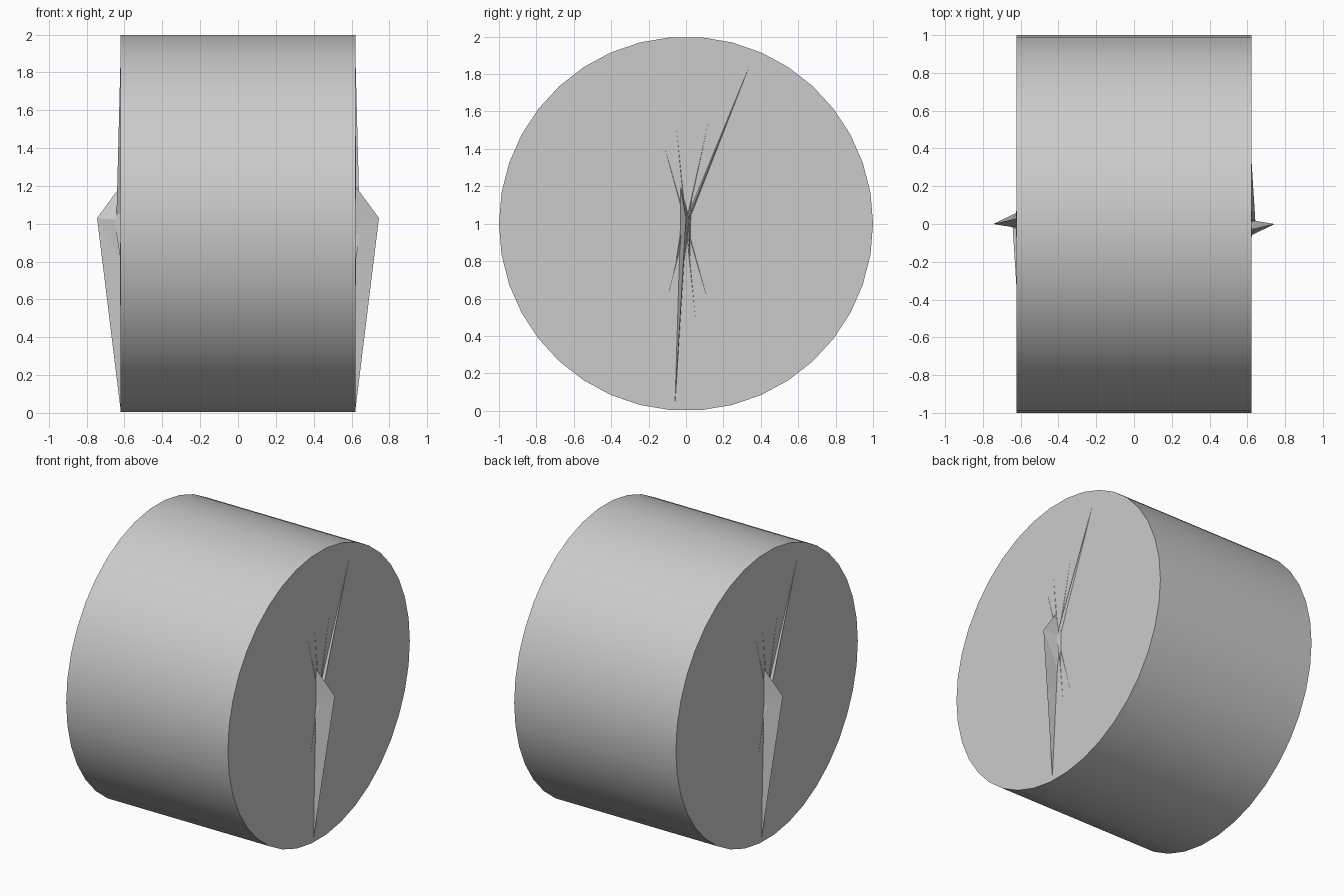
import bpy, bmesh, math
from mathutils import Matrix

cube = bpy.data.objects.get("Cube")
if cube:
    bpy.data.objects.remove(cube, do_unlink=True)

HALF = 0.622
SIDES = 38

grey = bpy.data.materials.new("light_grey")
grey.use_nodes = True
colour = (0.6, 0.6, 0.6, 1)
grey.diffuse_color = colour
grey.node_tree.nodes["Principled BSDF"].inputs["Base Color"].default_value = colour


def add_object(name, bm, smooth=False):
    bmesh.ops.recalc_face_normals(bm, faces=bm.faces)
    mesh = bpy.data.meshes.new(name)
    bm.to_mesh(mesh)
    bm.free()
    mesh.materials.append(grey)
    obj = bpy.data.objects.new(name, mesh)
    bpy.context.collection.objects.link(obj)
    if smooth:
        bpy.ops.object.select_all(action="DESELECT")
        obj.select_set(True)
        bpy.context.view_layer.objects.active = obj
        bpy.ops.object.shade_smooth_by_angle(angle=math.radians(35))
    return obj


def pyramid(bm, base, apex):
    """Closed pyramid standing on an end face; base points are (y, z)."""
    ring = [bm.verts.new((HALF - 0.002, y, z)) for y, z in base]
    tip = bm.verts.new(apex)
    bm.faces.new(ring)
    for a, b in zip(ring, ring[1:] + ring[:1]):
        bm.faces.new((a, b, tip))


def sliver(bm, y, z, width, rise):
    """Thin crease running from near the hub to the point (y, z)."""
    dy, dz = y, z - 1
    length = math.hypot(dy, dz)
    ny, nz = -dz / length * width, dy / length * width
    sy, sz = dy * 0.06, 1 + dz * 0.06
    pyramid(bm, [(sy + ny, sz + nz), (sy - ny, sz - nz), (y, z)],
            (HALF + rise, sy, sz))


# Drum lying along x
bm = bmesh.new()
bmesh.ops.create_cone(bm, cap_ends=True, segments=SIDES, radius1=1, radius2=1,
                      depth=2 * HALF)
bmesh.ops.rotate(bm, verts=bm.verts, matrix=Matrix.Rotation(math.pi / 2, 3, "Y"))
bmesh.ops.translate(bm, verts=bm.verts, vec=(0, 0, 1))
add_object("drum", bm, smooth=True)

# Fins and creases, repeated on both ends by a half turn
creases = [(-0.19, 1.68), (-0.08, 1.8), (0.19, 1.86), (-0.15, 0.4),
           (0.08, 0.2), (0.19, 0.33)]
for side, turn in (("left", 0), ("right", math.pi)):
    spin = Matrix.Rotation(turn, 3, "Z")

    bm = bmesh.new()
    pyramid(bm, [(-0.03, 1.2), (0.02, 1.02), (-0.01, 0.8), (-0.06, 0.01),
                 (-0.03, 1.0)], (0.745, 0, 1.03))
    bmesh.ops.rotate(bm, verts=bm.verts, matrix=spin)
    add_object(side + "_fin", bm)

    bm = bmesh.new()
    pyramid(bm, [(0.03, 1.15), (0.02, 0.8), (0.005, 0.95)], (0.65, 0.015, 1.0))
    pyramid(bm, [(-0.055, 0.79), (-0.02, 0.88), (-0.02, 1.02)], (0.65, -0.02, 0.98))
    bmesh.ops.rotate(bm, verts=bm.verts, matrix=spin)
    add_object(side + "_hub_splinters", bm)

    bm = bmesh.new()
    sliver(bm, 0.37, 1.92, 0.009, 0.02)
    for y, z in creases:
        sliver(bm, y, z, 0.003, 0.003)
    bmesh.ops.rotate(bm, verts=bm.verts, matrix=spin)
    add_object(side + "_creases", bm)
